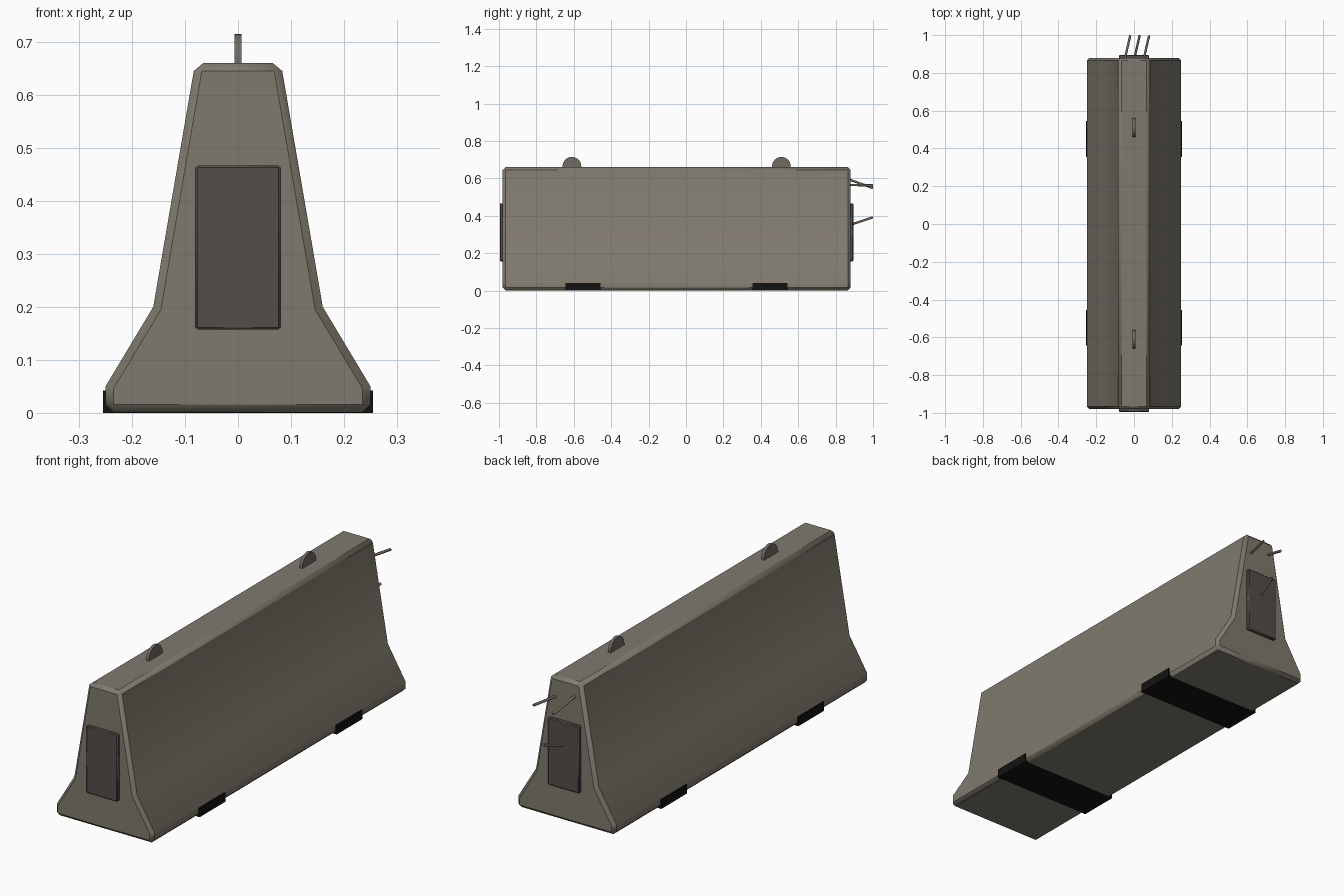
import bpy, bmesh, math
from mathutils import Vector

if "Cube" in bpy.data.objects:
    bpy.data.objects.remove(bpy.data.objects["Cube"])


def material(name, rgb):
    m = bpy.data.materials.new(name)
    m.diffuse_color = (*rgb, 1)
    m.use_nodes = True
    m.node_tree.nodes["Principled BSDF"].inputs["Base Color"].default_value = m.diffuse_color
    return m


CONCRETE = material("concrete", (0.216, 0.195, 0.156))
PLATE = material("dark plate", (0.084, 0.074, 0.065))
STEEL = material("dull steel", (0.165, 0.150, 0.122))
RUBBER = material("black rubber", (0.006, 0.006, 0.006))


def finish(name, bm, mat, bevel=0.0, angle=35):
    bmesh.ops.recalc_face_normals(bm, faces=bm.faces)
    me = bpy.data.meshes.new(name)
    bm.to_mesh(me)
    bm.free()
    ob = bpy.data.objects.new(name, me)
    bpy.context.collection.objects.link(ob)
    me.materials.append(mat)
    if bevel:
        mod = ob.modifiers.new("bevel", 'BEVEL')
        mod.width = bevel
        mod.segments = 1
        mod.limit_method = 'ANGLE'
        mod.angle_limit = math.radians(angle)
    bpy.ops.object.select_all(action='DESELECT')
    ob.select_set(True)
    bpy.context.view_layer.objects.active = ob
    bpy.ops.object.shade_smooth_by_angle(angle=math.radians(35))
    return ob


def box(name, lo, hi, mat, bevel=0.0):
    bm = bmesh.new()
    bmesh.ops.create_cube(bm, size=1)
    for v in bm.verts:
        v.co = Vector([(lo[i] + hi[i]) / 2 + v.co[i] * (hi[i] - lo[i]) for i in range(3)])
    return finish(name, bm, mat, bevel)


def extrude(name, points, axis, start, end, mat, bevel=0.0):
    # Extrude a profile (u, z) along the y axis or the x axis
    bm = bmesh.new()
    place = (lambda u, z: (u, start, z)) if axis == 'y' else (lambda u, z: (start, u, z))
    face = bm.faces.new([bm.verts.new(place(u, z)) for u, z in points])
    res = bmesh.ops.extrude_face_region(bm, geom=[face])
    d = end - start
    verts = [g for g in res["geom"] if isinstance(g, bmesh.types.BMVert)]
    bmesh.ops.translate(bm, verts=verts, vec=(0, d, 0) if axis == 'y' else (d, 0, 0))
    return finish(name, bm, mat, bevel)


# Concrete barrier body
right = [(0.25, 0.001), (0.25, 0.05), (0.16, 0.2), (0.081, 0.66)]
profile = right + [(-x, z) for x, z in reversed(right)]
extrude("barrier_body", profile, 'y', -0.98, 0.88, CONCRETE, 0.015)

# Plates on both ends
box("front_end_plate", (-0.08, -0.995, 0.157), (0.08, -0.97, 0.467), PLATE, 0.004)
box("back_end_plate", (-0.08, 0.87, 0.157), (0.08, 0.895, 0.467), PLATE, 0.004)

for label, hook_y, pad_y in (("front", -0.61, -0.55), ("back", 0.51, 0.45)):
    # Lifting lugs on top
    arc = [(hook_y + 0.05 * math.cos(math.pi * i / 16), 0.665 + 0.05 * math.sin(math.pi * i / 16))
           for i in range(17)]
    lug = [(hook_y + 0.05, 0.64)] + arc + [(hook_y - 0.05, 0.64)]
    extrude(label + "_lifting_lug", lug, 'x', -0.007, 0.007, STEEL)
    # Rubber feet across the base
    box(label + "_rubber_foot", (-0.255, pad_y - 0.094, 0), (0.255, pad_y + 0.094, 0.042), RUBBER)

# Bent reinforcing rods sticking out of the back end
for i, (x, z0, z1) in enumerate(((0.053, 0.565, 0.563), (-0.047, 0.592, 0.549), (0.003, 0.353, 0.392))):
    a, b = Vector((x - 0.007, 0.85, z0 - (z1 - z0) * 0.25)), Vector((x + 0.027, 0.998, z1))
    bm = bmesh.new()
    bmesh.ops.create_cone(bm, cap_ends=True, segments=12, radius1=0.006, radius2=0.006,
                          depth=(b - a).length)
    bm.transform((b - a).to_track_quat('Z', 'Y').to_matrix().to_4x4())
    bmesh.ops.translate(bm, verts=bm.verts, vec=(a + b) / 2)
    finish("rod_%d" % (i + 1), bm, STEEL)
